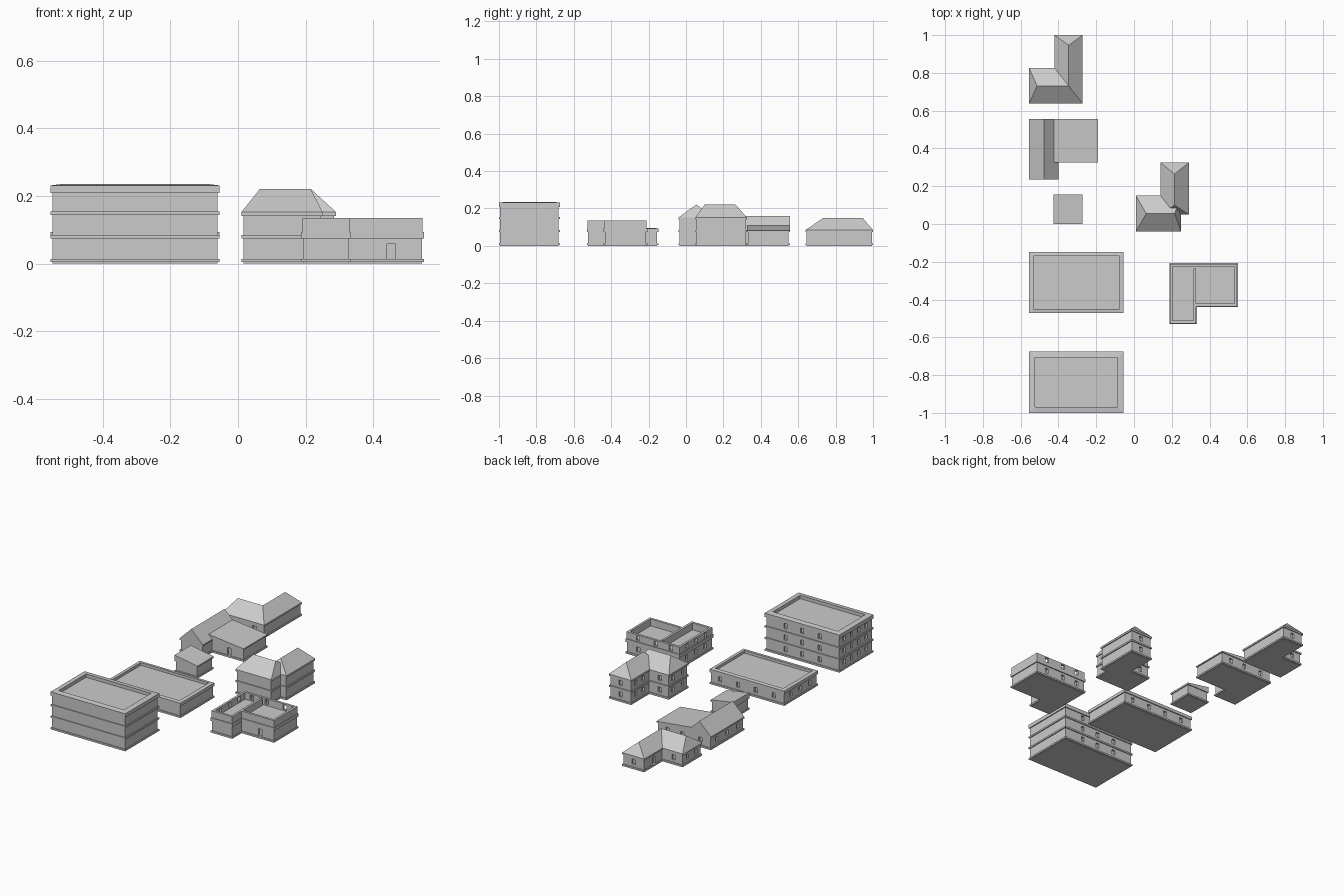
import bpy, bmesh

if "Cube" in bpy.data.objects:
    bpy.data.objects.remove(bpy.data.objects["Cube"])


def mesh(name, verts, faces):
    me = bpy.data.meshes.new(name)
    me.from_pydata(verts, [], faces)
    bm = bmesh.new()
    bm.from_mesh(me)
    bmesh.ops.recalc_face_normals(bm, faces=bm.faces)
    bm.to_mesh(me)
    bm.free()
    ob = bpy.data.objects.new(name, me)
    bpy.context.collection.objects.link(ob)
    return ob


def inset(poly, d):
    """Inset a counter-clockwise right-angled outline by d."""
    out, n = [], len(poly)
    for i, (x, y) in enumerate(poly):
        for a, b in ((poly[i - 1], (x, y)), ((x, y), poly[(i + 1) % n])):
            dx, dy = b[0] - a[0], b[1] - a[1]
            if abs(dx) > abs(dy):
                ny = d if dx > 0 else -d
            else:
                nx = -d if dy > 0 else d
        out.append((x + nx, y + ny))
    return out


def rect(x0, x1, y0, y1):
    return [(x0, y0), (x1, y0), (x1, y1), (x0, y1)]


def prism(name, poly, z0, z1, d=0.0):
    p, n = inset(poly, d), len(poly)
    v = [(x, y, z) for z in (z0, z1) for x, y in p]
    f = [list(range(n)), list(range(n, 2 * n))]
    f += [(i, (i + 1) % n, n + (i + 1) % n, n + i) for i in range(n)]
    return mesh(name, v, f)


def ring(name, poly, z0, z1, d0, d1, rise=0.0):
    """Hollow parapet between two insets; the inner edge may be raised."""
    n = len(poly)
    v = [(x, y, z) for d, z in ((d0, z0), (d0, z1), (d1, z1 + rise), (d1, z0))
         for x, y in inset(poly, d)]
    f = [(r * n + i, r * n + (i + 1) % n, (r + 1) % 4 * n + (i + 1) % n, (r + 1) % 4 * n + i)
         for r in range(4) for i in range(n)]
    return mesh(name, v, f)


def hip(name, x0, x1, y0, y1, ra, rb, z0, z1):
    """Hip roof with its ridge from ra to rb along the longer axis."""
    v = [(x, y, z0) for x, y in rect(x0, x1, y0, y1)] + [(*ra, z1), (*rb, z1)]
    if abs(ra[0] - rb[0]) > abs(ra[1] - rb[1]):
        f = [(0, 1, 5, 4), (2, 3, 4, 5), (1, 2, 5), (3, 0, 4)]
    else:
        f = [(1, 2, 5, 4), (3, 0, 4, 5), (0, 1, 4), (2, 3, 5)]
    return mesh(name, v, f + [(3, 2, 1, 0)])


def extrude_y(name, prof, y0, y1):
    n = len(prof)
    v = [(x, y, z) for y in (y0, y1) for x, z in prof]
    f = [list(range(n)), list(range(n, 2 * n))]
    f += [(i, (i + 1) % n, n + (i + 1) % n, n + i) for i in range(n)]
    return mesh(name, v, f)


def cut(obs, openings):
    """Recess openings: (face axis, wall position, along, z0, z1, width)."""
    v, f = [], []
    for ax, c, t, z0, z1, w in openings:
        b = len(v)
        hx, hy = (w / 2, 0.012) if ax == 'y' else (0.012, w / 2)
        x, y = (t, c) if ax == 'y' else (c, t)
        v += [(px, py, z) for z in (z0, z1) for px, py in rect(x - hx, x + hx, y - hy, y + hy)]
        f += [tuple(b + i for i in q) for q in ((3, 2, 1, 0), (4, 5, 6, 7), (0, 1, 5, 4),
                                                (1, 2, 6, 5), (2, 3, 7, 6), (3, 0, 4, 7))]
    cutter = mesh("opening_cutter", v, f)
    cutter.hide_render = True
    for ob in obs:
        m = ob.modifiers.new("openings", 'BOOLEAN')
        m.operation, m.solver, m.object = 'DIFFERENCE', 'EXACT', cutter
        bpy.context.view_layer.objects.active = ob
        bpy.ops.object.modifier_apply(modifier=m.name)
    bpy.data.objects.remove(cutter)


def windows(ax, c, ts, floors, w=0.022):
    return [(ax, c, t, z + 0.03, z + 0.06, w) for z in floors for t in ts]


def door(ax, c, t):
    return (ax, c, t, 0.013, 0.058, 0.026)


def storeys(name, poly, n, top, openings, h=0.07):
    """Wall body with a plinth and string courses between floors."""
    body = prism(name + "_walls", poly, 0.0, top, 0.006)
    prism(name + "_plinth", poly, 0.004, 0.014)
    for i in range(1, n):
        prism(name + "_course", poly, i * h + 0.004, i * h + 0.014)
    cut([body], openings)
    return body


# three-storey block with flat roof
P = rect(-.555, -.055, -1, -.675)
storeys("large_block", P, 3, .215,
        windows('y', -.681, (-.42, -.30, -.19), (0, .07, .14))
        + windows('x', -.549, (-.94, -.87, -.80, -.73), (0, .07, .14)))
ring("large_block_parapet", P, .208, .231, 0, .032, .004)

# single-storey long block
P = rect(-.555, -.055, -.472, -.148)
storeys("long_block", P, 1, .08,
        windows('y', -.154, (-.48, -.36, -.24, -.12), (0,))
        + windows('x', -.549, (-.40, -.31, -.22), (0,)))
ring("long_block_parapet", P, .074, .093, 0, .022, .003)

# small shed with a single-pitch roof
P = rect(-.425, -.272, 0, .155)
storeys("small_shed", P, 1, .075, [])
extrude_y("small_shed_roof", [(-.425, .07), (-.272, .07), (-.272, .08), (-.425, .106)], 0, .155)

# gabled house with a lean-to wing
P = [(-.555, .235), (-.40, .235), (-.40, .325), (-.19, .325), (-.19, .555), (-.555, .555)]
storeys("gabled_house", P, 1, .078,
        [door('y', .331, -.29)] + windows('x', -.549, (.29, .39, .49), (0,))
        + windows('y', .549, (-.48, -.36, -.26), (0,)))
extrude_y("gabled_house_roof",
          [(-.555, .075), (-.40, .075), (-.40, .084), (-.4775, .16), (-.555, .084)], .235, .555)
extrude_y("lean_to_roof", [(-.45, .075), (-.19, .075), (-.19, .082), (-.425, .108), (-.45, .108)],
          .325, .555)

# single-storey hipped house
P = [(-.555, .638), (-.272, .638), (-.272, 1), (-.42, 1), (-.42, .825), (-.555, .825)]
storeys("hipped_house", P, 1, .078,
        [door('y', .644, -.34), door('x', -.414, .90)]
        + windows('x', -.549, (.69, .77), (0,)) + windows('y', .819, (-.49,), (0,))
        + windows('y', .994, (-.345,), (0,)))
prism("hipped_house_eave", P, .074, .084)
corner = (-.346, .7315)
hip("hipped_roof_west", -.555, -.272, .638, .825, (-.513, .7315), corner, .084, .148)
hip("hipped_roof_north", -.42, -.272, .638, 1, corner, (-.346, .946), .084, .148)

# two-storey hipped house
P = [(.01, -.04), (.25, -.04), (.25, .05), (.29, .05), (.29, .325),
     (.14, .325), (.14, .15), (.01, .15)]
storeys("tall_house", P, 2, .148,
        windows('x', .016, (.01, .10), (0, .07)) + windows('y', .144, (.075,), (0, .07))
        + windows('x', .146, (.20, .27), (0, .07)) + windows('y', .319, (.215,), (0, .07)))
prism("tall_house_eave", P, .141, .152)
hip("tall_roof_west", .01, .25, -.04, .15, (.065, .055), (.215, .055), .152, .221)
hip("tall_roof_north", .14, .29, .05, .325, (.215, .10), (.215, .265), .152, .221)

# open-topped building with high parapet walls
P = [(.187, -.53), (.333, -.53), (.333, -.44), (.55, -.44), (.55, -.207), (.187, -.207)]
prism("open_building_walls", P, 0, .08, .006)
prism("open_building_plinth", P, .004, .014)
prism("open_building_course", P, .074, .093)
upper = ring("open_building_upper_walls", P, .09, .135, .004, .018)
prism("open_building_divider", rect(.315, .329, -.44, -.235), .09, .135)
wins = windows('y', -.213, (.25, .35, .47), (0,)) + windows('x', .193, (-.46, -.37, -.28), (0,))
cut([bpy.data.objects["open_building_walls"]], wins + [door('y', -.434, .453)])
cut([upper], [(a, c, t, .1, .128, w) for a, c, t, _, _, w in wins])
